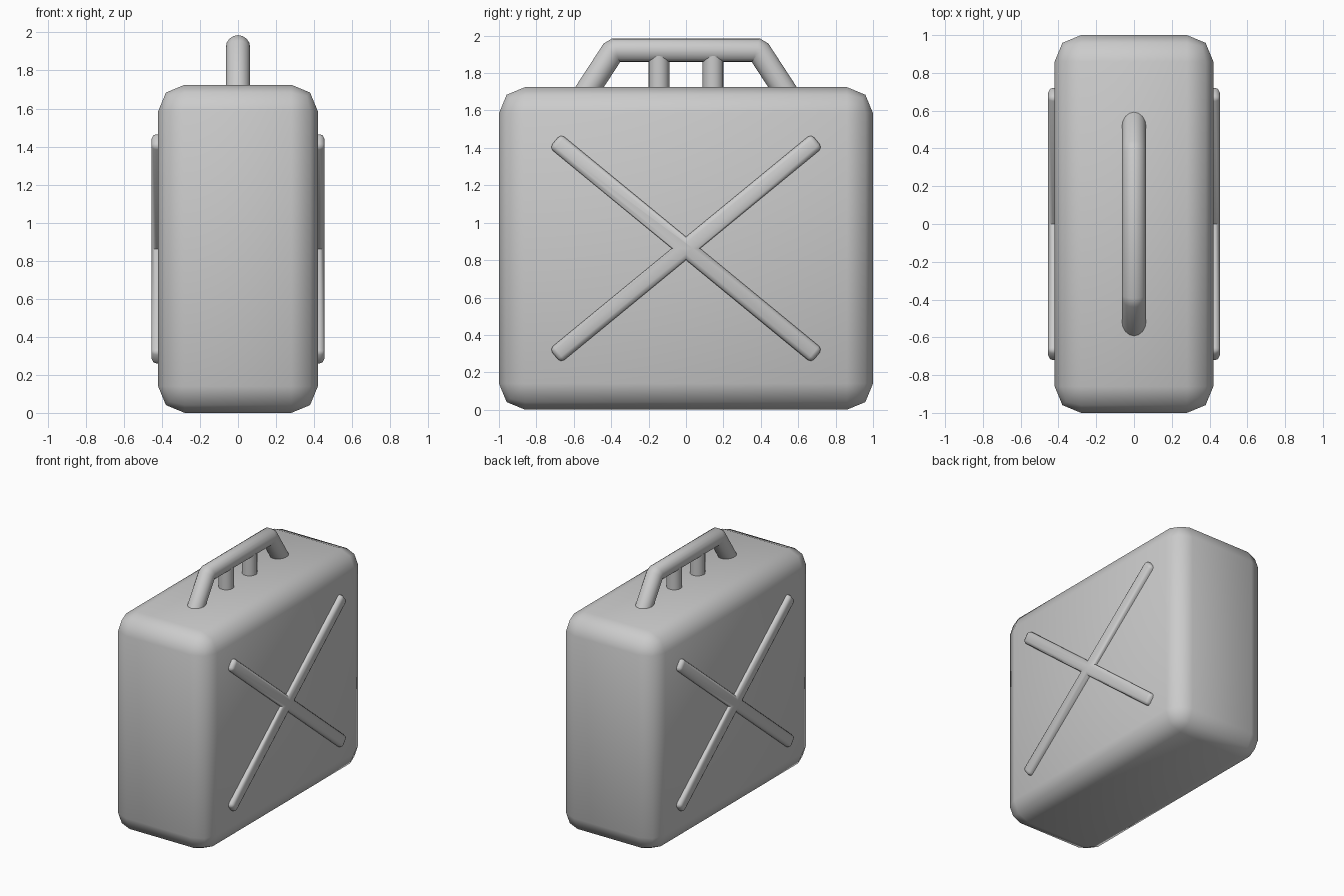
import bpy
import bmesh
import math
from mathutils import Vector

if "Cube" in bpy.data.objects:
    bpy.data.objects.remove(bpy.data.objects["Cube"], do_unlink=True)

grey = bpy.data.materials.new("grey metal")
grey.use_nodes = True
colour = (0.6, 0.6, 0.6, 1)
grey.diffuse_color = colour
grey.node_tree.nodes["Principled BSDF"].inputs["Base Color"].default_value = colour


def finish(name, bm, angle=None):
    bmesh.ops.recalc_face_normals(bm, faces=bm.faces)
    mesh = bpy.data.meshes.new(name)
    bm.to_mesh(mesh)
    bm.free()
    mesh.materials.append(grey)
    obj = bpy.data.objects.new(name, mesh)
    bpy.context.collection.objects.link(obj)
    bpy.ops.object.select_all(action='DESELECT')
    obj.select_set(True)
    bpy.context.view_layer.objects.active = obj
    if angle is None:
        bpy.ops.object.shade_smooth()
    else:
        bpy.ops.object.shade_smooth_by_angle(angle=math.radians(angle))
    return obj


def tube(name, path, radius, sides=16):
    """Round tube along a path in the YZ plane, mitred at each bend."""
    bm = bmesh.new()
    pts = [Vector((0, y, z)) for y, z in path]
    rings = []
    for i, p in enumerate(pts):
        into = (p - pts[i - 1]).normalized() if i else None
        out = (pts[i + 1] - p).normalized() if i < len(pts) - 1 else None
        into, out = into or out, out or into
        tangent = (into + out).normalized()
        side = Vector((0, -tangent.z, tangent.y)) / tangent.dot(into)
        ring = []
        for k in range(sides):
            a = 2 * math.pi * k / sides
            offset = Vector((math.cos(a), 0, 0)) + side * math.sin(a)
            ring.append(bm.verts.new(p + offset * radius))
        rings.append(ring)
    for r, s in zip(rings, rings[1:]):
        for k in range(sides):
            n = (k + 1) % sides
            bm.faces.new((r[k], r[n], s[n], s[k]))
    bm.faces.new(rings[0])
    bm.faces.new(rings[-1])
    return finish(name, bm, 40)


# Can body: softly bevelled box
HEIGHT, HALF_WIDTH = 1.725, 0.42
bm = bmesh.new()
bmesh.ops.create_cube(bm, size=1)
bmesh.ops.scale(bm, vec=(2 * HALF_WIDTH, 2, HEIGHT), verts=bm.verts)
bmesh.ops.translate(bm, vec=(0, 0, HEIGHT / 2), verts=bm.verts)
bmesh.ops.bevel(bm, geom=bm.edges[:], offset=0.14, segments=2,
                profile=0.5, affect='EDGES')
finish("can_body", bm)

# Carrying handle with its two supports
tube("handle", [(-0.545, 1.68), (-0.395, 1.91), (-0.375, 1.922),
                (0.375, 1.922), (0.395, 1.91), (0.545, 1.68)], 0.064)
for name, y in (("front_support", -0.145), ("back_support", 0.145)):
    tube(name, [(y, 1.68), (y, 1.89)], 0.056)


# Raised cross on each broad side
def cross(name, side):
    half_len, half_w, tilt = 0.906, 0.048, math.radians(39.4)
    arms = [tilt, math.pi - tilt, math.pi + tilt, 2 * math.pi - tilt]
    outline = []
    for i, a in enumerate(arms):
        d = Vector((math.cos(a), math.sin(a)))
        n = Vector((-d.y, d.x))
        outline += [d * half_len - n * half_w, d * half_len + n * half_w]
        # inner corner between this arm and the next
        nxt = arms[(i + 1) % 4] + (2 * math.pi if i == 3 else 0)
        mid, half = (a + nxt) / 2, (nxt - a) / 2
        outline.append(Vector((math.cos(mid), math.sin(mid))) * half_w / math.sin(half))
    bm = bmesh.new()
    top = 0.455
    verts = [bm.verts.new((side * top, p.x, HEIGHT / 2 + p.y)) for p in outline]
    face = bm.faces.new(verts)
    bmesh.ops.solidify(bm, geom=[face], thickness=0)
    bmesh.ops.delete(bm, geom=[f for f in bm.faces if f is not face], context='FACES')
    ext = bmesh.ops.extrude_face_region(bm, geom=[face], use_keep_orig=True)
    base = [v for v in ext["geom"] if isinstance(v, bmesh.types.BMVert)]
    bmesh.ops.translate(bm, vec=(-side * 0.075, 0, 0), verts=base)
    bmesh.ops.recalc_face_normals(bm, faces=bm.faces)
    # round the outer rim and the corners at the arm tips
    rim = [e for e in bm.edges if all(abs(abs(v.co.x) - top) < 1e-4 for v in e.verts)]
    tips = [e for e in bm.edges
            if abs(e.verts[0].co.x - e.verts[1].co.x) > 0.01
            and abs(e.verts[0].co.y) > 0.5]
    bmesh.ops.bevel(bm, geom=rim + tips, offset=0.025, segments=2,
                    profile=0.5, affect='EDGES')
    finish(name, bm, 50)


cross("left_cross", 1)
cross("right_cross", -1)
